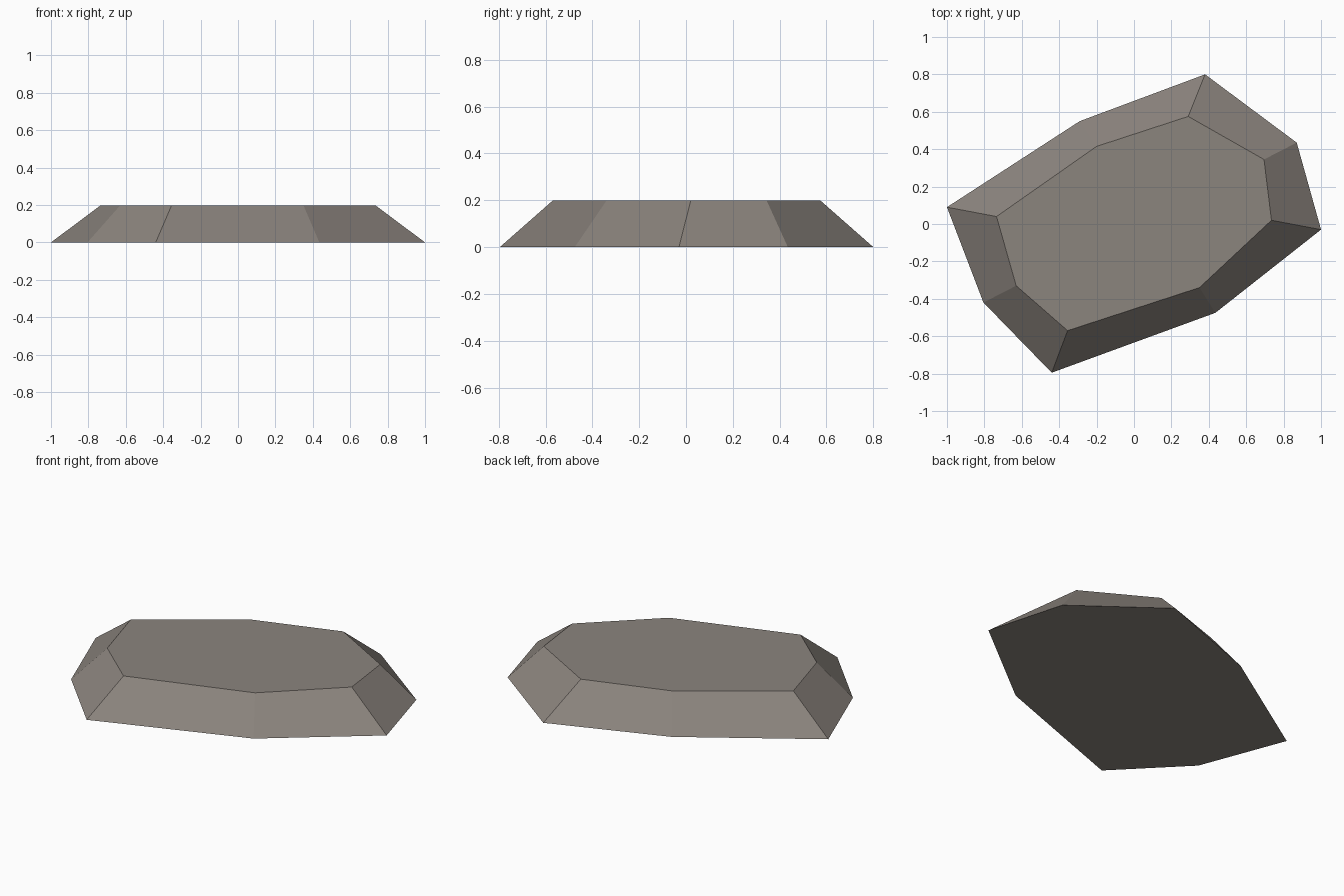
import bpy
import bmesh

cube = bpy.data.objects.get("Cube")
if cube:
    bpy.data.objects.remove(cube, do_unlink=True)

HEIGHT = 0.198

# Stone colour
stone = bpy.data.materials.new("warm_grey_stone")
stone.use_nodes = True
colour = (0.26, 0.232, 0.208, 1.0)
stone.diffuse_color = colour
bsdf = next(n for n in stone.node_tree.nodes if n.type == "BSDF_PRINCIPLED")
bsdf.inputs["Base Color"].default_value = colour
bsdf.inputs["Roughness"].default_value = 0.9

# Ground outline and the smaller top outline, counter-clockwise
base_outline = [(-1.0, 0.09), (-0.805, -0.42), (-0.44, -0.795), (0.435, -0.475),
                (1.0, -0.03), (0.87, 0.435), (0.38, 0.80), (-0.29, 0.55)]
top_outline = [(-0.735, 0.04), (-0.63, -0.33), (-0.355, -0.57), (0.35, -0.34),
               (0.735, 0.02), (0.695, 0.345), (0.29, 0.575), (-0.20, 0.415)]

# Flat stone slab with sloping sides
bm = bmesh.new()
lower = [bm.verts.new((x, y, 0)) for x, y in base_outline]
upper = [bm.verts.new((x, y, HEIGHT)) for x, y in top_outline]
bm.faces.new(upper)
bm.faces.new(lower[::-1])
count = len(lower)
for i in range(count):
    j = (i + 1) % count
    bm.faces.new((lower[i], lower[j], upper[j], upper[i]))
bmesh.ops.recalc_face_normals(bm, faces=bm.faces[:])

mesh = bpy.data.meshes.new("stone_slab")
bm.to_mesh(mesh)
bm.free()
mesh.materials.append(stone)
slab = bpy.data.objects.new("stone_slab", mesh)
bpy.context.collection.objects.link(slab)
